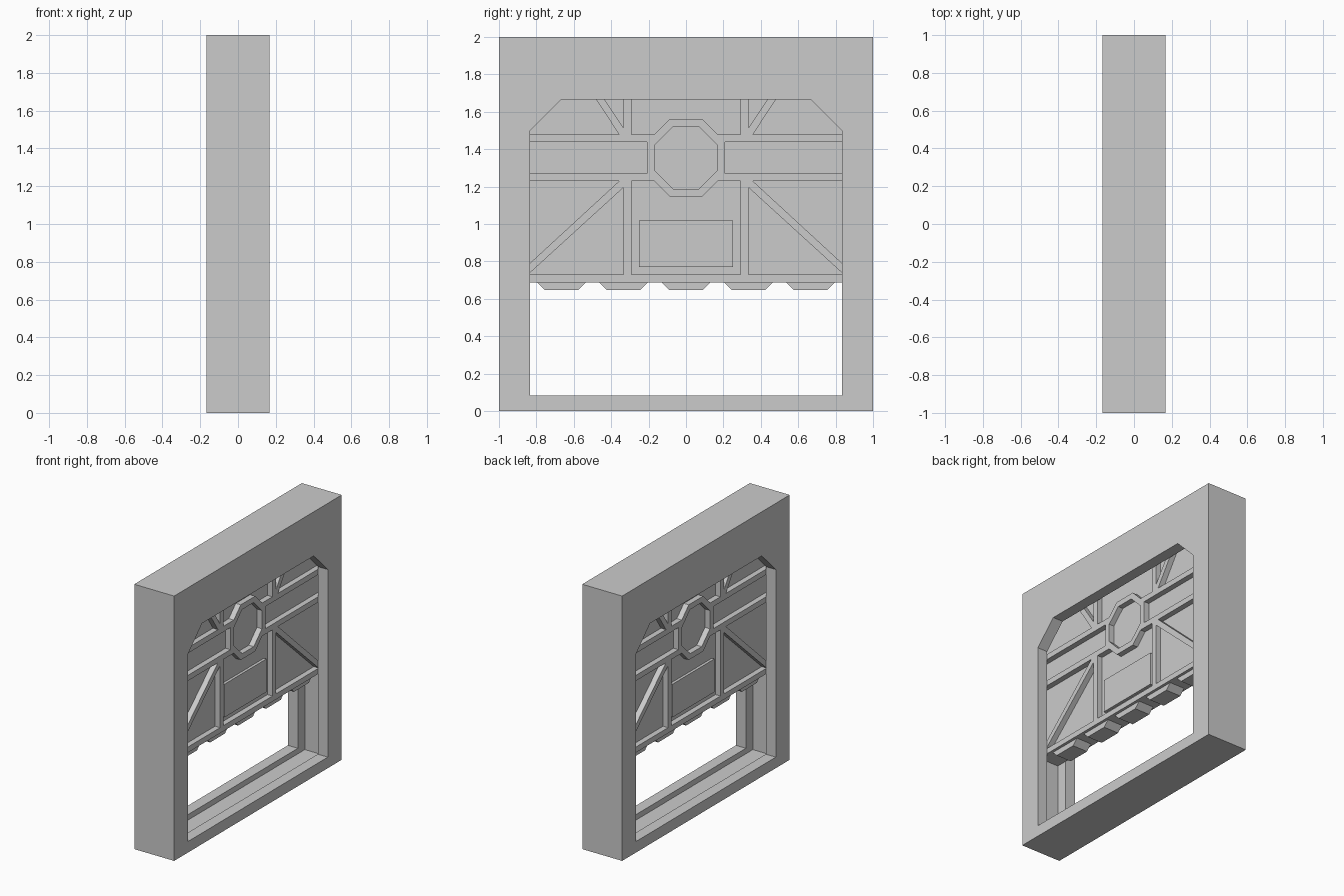
import bpy, bmesh, math

if "Cube" in bpy.data.objects:
    bpy.data.objects.remove(bpy.data.objects["Cube"])

U = 1 / 24            # base module: rib width and panel recess
LIP = 2 * U           # half thickness of the door and of the slot


def add_prism(bm, outline, x0, x1):
    """Extrude a (y, z) outline between two x positions."""
    face = bm.faces.new([bm.verts.new((x0, y, z)) for y, z in outline])
    ext = bmesh.ops.extrude_face_region(bm, geom=[face])
    moved = [v for v in ext["geom"] if isinstance(v, bmesh.types.BMVert)]
    bmesh.ops.translate(bm, verts=moved, vec=(x1 - x0, 0, 0))


def make(name, prisms):
    bm = bmesh.new()
    for outline, x0, x1 in prisms:
        add_prism(bm, outline, x0, x1)
    bmesh.ops.recalc_face_normals(bm, faces=bm.faces[:])
    mesh = bpy.data.meshes.new(name)
    bm.to_mesh(mesh)
    bm.free()
    obj = bpy.data.objects.new(name, mesh)
    bpy.context.collection.objects.link(obj)
    return obj


def cut(obj, cutter):
    mod = obj.modifiers.new("cut", "BOOLEAN")
    mod.operation, mod.solver, mod.object = "DIFFERENCE", "EXACT", cutter
    cutter.hide_render = True
    bpy.context.view_layer.objects.active = obj
    bpy.ops.object.modifier_apply(modifier=mod.name)
    bpy.data.objects.remove(cutter, do_unlink=True)


def rect(y0, y1, z0, z1):
    return [(y0, z0), (y1, z0), (y1, z1), (y0, z1)]


def arch(half, z0, z1, shoulder_y, shoulder_z):
    """Rectangle with chamfered top corners."""
    return [(-half, z0), (half, z0), (half, shoulder_z), (shoulder_y, z1),
            (-shoulder_y, z1), (-half, shoulder_z)]


# Frame: block with a chamfered opening and a wider slot for the sliding door
T = 1 / 6
frame = make("door_frame", [(rect(-1, 1, 0, 2), -T, T)])
cut(frame, make("opening_cutter", [(arch(5 / 6, LIP, 5 / 3, 2 / 3, 1.5), -0.3, 0.3)]))
cut(frame, make("slot_cutter", [(arch(11 / 12, U, 1.75, 0.701, 1.534), -LIP, LIP)]))

# Door slab, raised in the slot; pockets are cut so that the ribs remain
BOTTOM, TOP = 0.6875, 1.8
SILL = BOTTOM + U                 # top of bottom rib
CZ = 1.354                        # height of the octagon centre
LOW, HIGH = CZ - 3 * U, CZ + 3 * U  # outer edges of the horizontal ribs
door = make("sliding_door", [(arch(11 / 12, BOTTOM, 1.75, 0.701, 1.534), -LIP, LIP)])

R = 4 * U                         # octagon window, flat to centre
rad = R / math.cos(math.pi / 8)
octagon = [(rad * math.cos((i + 0.5) * math.pi / 4),
            CZ + rad * math.sin((i + 0.5) * math.pi / 4)) for i in range(8)]


def centre_pocket(edge, end, tip):
    """Middle panel that wraps around the octagon ring."""
    return [(-0.292, edge), (-0.169, edge), (-0.086, tip), (0.086, tip),
            (0.169, edge), (0.292, edge), (0.292, end), (-0.292, end)]


centre = [octagon,
          centre_pocket(HIGH, TOP, CZ + 5 * U),
          centre_pocket(LOW, SILL, CZ - 5 * U)]
side = [rect(5 * U, 0.95, CZ - 2 * U, CZ + 2 * U),
        [(0.333, 1.513), (0.333, TOP), (0.524, TOP)],
        [(0.358, HIGH), (0.95, HIGH), (0.95, TOP), (0.568, TOP)],
        [(0.358, LOW), (0.95, LOW), (0.95, SILL), (0.901, SILL)],
        [(0.333, 1.196), (0.333, SILL), (0.845, SILL)]]
pockets = centre + side + [[(-y, z) for y, z in p] for p in side]
cut(door, make("pocket_cutter", [(p, s * U, s * 0.2) for p in pockets for s in (1, -1)]))

# Raised plate on both faces of the door
plate = rect(-0.25, 0.25, 0.77, 1.02)
make("door_plates", [(plate, s * U, s * 1.5 * U) for s in (1, -1)])

# Tapered teeth under the door
teeth = []
for i in range(-2, 3):
    c = i / 3
    teeth.append(([(c - 0.13, BOTTOM), (c - 0.088, BOTTOM - U),
                   (c + 0.088, BOTTOM - U), (c + 0.13, BOTTOM)], -1.5 * U, 1.5 * U))
make("door_teeth", teeth)
